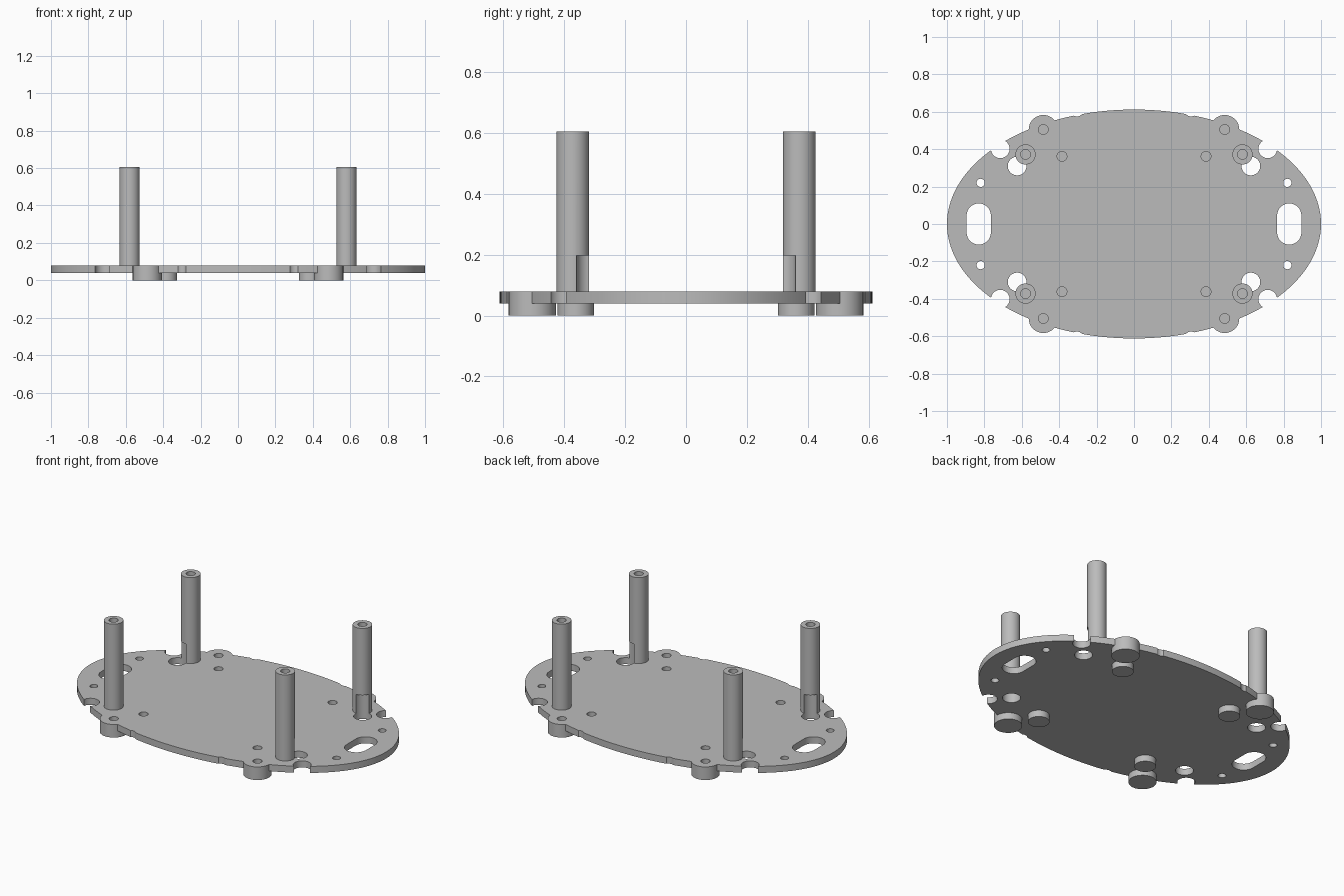
import bpy, bmesh, math
from mathutils import Matrix, Vector

cube = bpy.data.objects.get("Cube")
if cube:
    bpy.data.objects.remove(cube, do_unlink=True)

grey = bpy.data.materials.new("light grey plastic")
grey.use_nodes = True
COLOUR = (0.5, 0.5, 0.5, 1)
grey.diffuse_color = COLOUR
grey.node_tree.nodes["Principled BSDF"].inputs["Base Color"].default_value = COLOUR

PLATE_BOTTOM, PLATE_TOP, POST_TOP = 0.04, 0.08, 0.605
CORNERS = [(sx, sy) for sx in (1, -1) for sy in (1, -1)]
POST, LOBE, BOSS, DRAIN = (0.58, 0.372), (0.485, 0.505), (0.385, 0.362), (0.625, 0.31)


def cylinder(bm, x, y, r, z0, z1, segments=32, ry=None):
    """Add an upright round or oval prism."""
    scale = Matrix.Diagonal((1, (ry or r) / r, 1, 1))
    place = Matrix.Translation((x, y, (z0 + z1) / 2)) @ scale
    bmesh.ops.create_cone(bm, cap_ends=True, segments=segments, radius1=r,
                          radius2=r, depth=z1 - z0, matrix=place)


def at_corners(bm, pos, r, z0, z1):
    for sx, sy in CORNERS:
        cylinder(bm, sx * pos[0], sy * pos[1], r, z0, z1)


def make(name, bm):
    mesh = bpy.data.meshes.new(name)
    bm.to_mesh(mesh)
    bm.free()
    mesh.materials.append(grey)
    obj = bpy.data.objects.new(name, mesh)
    bpy.context.collection.objects.link(obj)
    return obj


def activate(obj):
    bpy.ops.object.select_all(action='DESELECT')
    obj.select_set(True)
    bpy.context.view_layer.objects.active = obj


def boolean(obj, tool, operation):
    mod = obj.modifiers.new("boolean", 'BOOLEAN')
    mod.operation, mod.solver, mod.object = operation, 'EXACT', tool
    activate(obj)
    bpy.ops.object.modifier_apply(modifier=mod.name)
    bpy.data.objects.remove(tool, do_unlink=True)


def finish(obj):
    activate(obj)
    bpy.ops.object.shade_smooth_by_angle(angle=math.radians(30))


# Oval base plate
bm = bmesh.new()
cylinder(bm, 0, 0, 1, PLATE_BOTTOM, PLATE_TOP, 128, ry=0.612)
plate = make("base_plate", bm)

# Round edge lobes and short feet below the plate
bm = bmesh.new()
at_corners(bm, LOBE, 0.078, 0, PLATE_TOP)
at_corners(bm, BOSS, 0.06, 0, 0.06)
boolean(plate, make("feet", bm), 'UNION')

# Blind screw holes, through holes and edge notches
bm = bmesh.new()
at_corners(bm, LOBE, 0.026, 0.02, 0.2)
at_corners(bm, BOSS, 0.026, 0.02, 0.2)
at_corners(bm, DRAIN, 0.05, -0.1, 0.2)
at_corners(bm, (0.82, 0.22), 0.022, -0.1, 0.2)
at_corners(bm, (0.715, 0.402), 0.05, -0.1, 0.2)
at_corners(bm, (0.305, 0.61), 0.035, -0.1, 0.2)

# Long rounded slots at both ends
for side in (1, -1):
    outline = []
    for i in range(34):
        end = 1 if i < 17 else -1
        a = math.pi * (i - (i >= 17)) / 16
        outline.append(bm.verts.new((side * 0.83 + 0.065 * math.cos(a),
                                     end * 0.045 + 0.065 * math.sin(a), -0.1)))
    face = bm.faces.new(outline)
    grown = bmesh.ops.extrude_face_region(bm, geom=[face], use_keep_orig=True)
    top = [g for g in grown["geom"] if isinstance(g, bmesh.types.BMVert)]
    bmesh.ops.translate(bm, verts=top, vec=Vector((0, 0, 0.3)))
bmesh.ops.recalc_face_normals(bm, faces=bm.faces)
boolean(plate, make("plate_cutters", bm), 'DIFFERENCE')
finish(plate)

# Four hollow posts, each relieved at the foot by the hole beside it
for sx, sy in CORNERS:
    name = ("back" if sy > 0 else "front") + ("_left" if sx > 0 else "_right") + "_post"
    bm = bmesh.new()
    cylinder(bm, sx * POST[0], sy * POST[1], 0.054, PLATE_TOP, POST_TOP)
    post = make(name, bm)
    bm = bmesh.new()
    cylinder(bm, sx * POST[0], sy * POST[1], 0.026, 0.3, 0.7)
    cylinder(bm, sx * DRAIN[0], sy * DRAIN[1], 0.05, 0, 0.197)
    boolean(post, make("post_cutters", bm), 'DIFFERENCE')
    finish(post)
